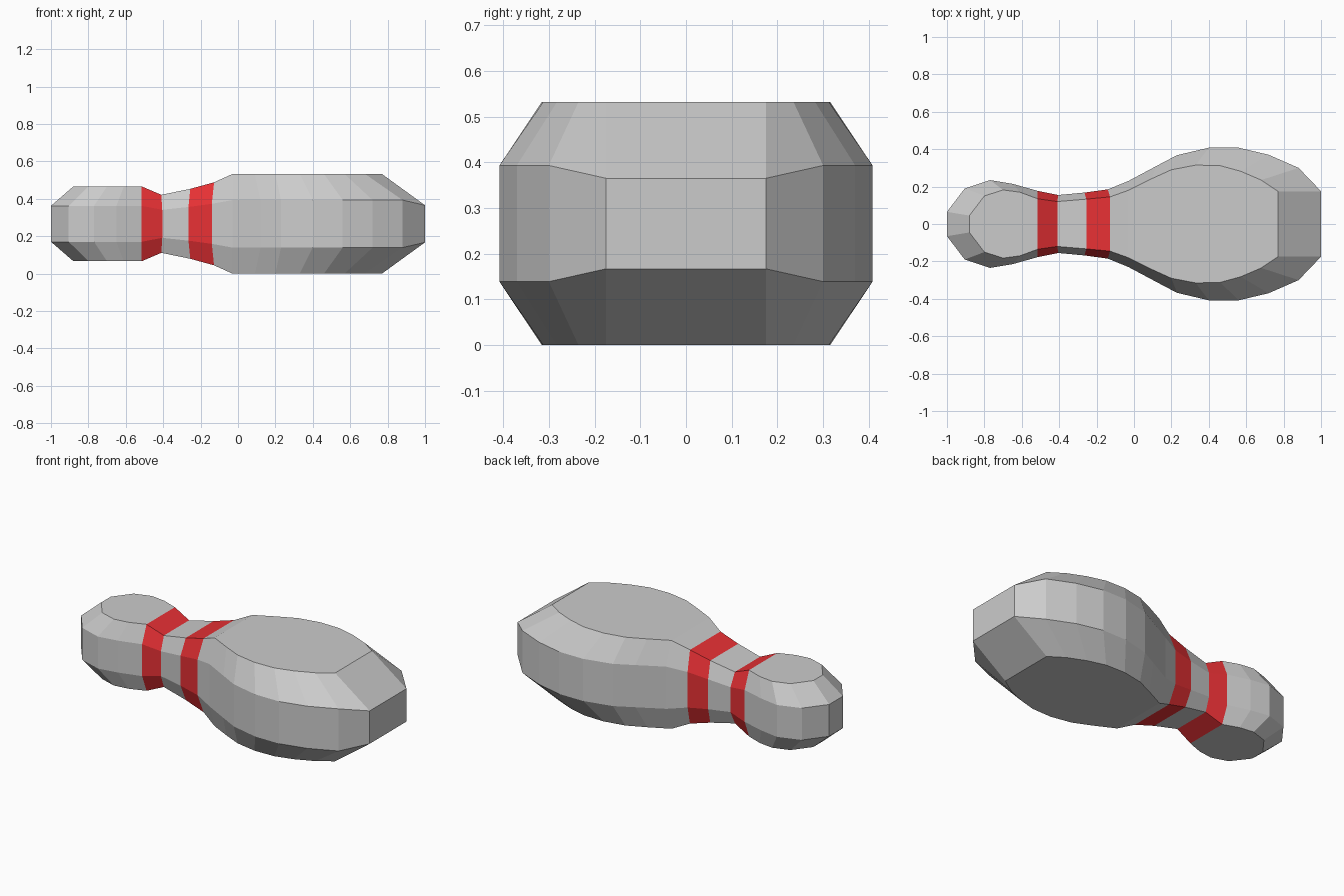
import bpy, bmesh

if "Cube" in bpy.data.objects:
    bpy.data.objects.remove(bpy.data.objects["Cube"])

MID = 0.266  # height of the symmetry plane

# Stations along the pin: side edge (x, half width, half height), rim of flat face (same)
STATIONS = [
    (-1.00, 0.065, 0.096, -0.88, 0.045, 0.20),
    (-0.905, 0.19, 0.096, -0.80, 0.15, 0.20),
    (-0.77, 0.235, 0.096, -0.70, 0.182, 0.20),
    (-0.65, 0.215, 0.096, -0.61, 0.17, 0.20),
    (-0.515, 0.177, 0.096, -0.515, 0.135, 0.20),
    (-0.405, 0.155, 0.075, -0.41, 0.12, 0.155),
    (-0.265, 0.168, 0.09, -0.255, 0.133, 0.187),
    (-0.14, 0.185, 0.107, -0.128, 0.145, 0.222),
    (-0.03, 0.23, 0.127, -0.03, 0.18, 0.266),
    (0.12, 0.31, 0.127, 0.09, 0.24, 0.266),
    (0.23, 0.368, 0.127, 0.20, 0.29, 0.266),
    (0.40, 0.408, 0.127, 0.33, 0.315, 0.266),
    (0.56, 0.408, 0.127, 0.46, 0.312, 0.266),
    (0.72, 0.37, 0.127, 0.57, 0.282, 0.266),
    (0.88, 0.30, 0.127, 0.68, 0.235, 0.266),
    (1.00, 0.175, 0.099, 0.77, 0.175, 0.266),
]

red = bpy.data.materials.new("red")
red.diffuse_color = (0.8, 0.03, 0.035, 1)
red.use_nodes = True
red.node_tree.nodes["Principled BSDF"].inputs["Base Color"].default_value = red.diffuse_color


def ring(bm, s):
    """Eight-sided cross-section with bevelled upper and lower rims."""
    xo, yo, zo, xi, yi, zi = s
    pts = [(xo, yo, -zo), (xo, yo, zo), (xi, yi, zi), (xi, -yi, zi),
           (xo, -yo, zo), (xo, -yo, -zo), (xi, -yi, -zi), (xi, yi, -zi)]
    return [bm.verts.new((x, y, MID + z)) for x, y, z in pts]


def section(name, first, last, mat=None):
    """Loft consecutive stations; close the two outer ends of the pin."""
    bm = bmesh.new()
    rings = [ring(bm, s) for s in STATIONS[first:last + 1]]
    for a, b in zip(rings, rings[1:]):
        for i in range(8):
            j = (i + 1) % 8
            bm.faces.new((a[i], b[i], b[j], a[j]))
    # End wall plus its upper and lower slopes
    for r, closed, flip in ((rings[0], first == 0, False),
                            (rings[-1], last == len(STATIONS) - 1, True)):
        if closed:
            for quad in ((0, 1, 4, 5), (1, 2, 3, 4), (5, 6, 7, 0)):
                f = bm.faces.new([r[k] for k in quad])
                if flip:
                    f.normal_flip()
    # Orient outward from the pin axis
    bm.normal_update()
    side = next(f for f in bm.faces if abs(f.normal.y) > 0.7)
    if side.normal.y * side.calc_center_median().y < 0:
        bmesh.ops.reverse_faces(bm, faces=bm.faces[:])
    mesh = bpy.data.meshes.new(name)
    bm.to_mesh(mesh)
    bm.free()
    if mat:
        mesh.materials.append(mat)
    bpy.context.collection.objects.link(bpy.data.objects.new(name, mesh))


# Parts from head to base
section("head", 0, 4)
section("upper_stripe", 4, 5, red)
section("neck", 5, 6)
section("lower_stripe", 6, 7, red)
section("body", 7, len(STATIONS) - 1)
